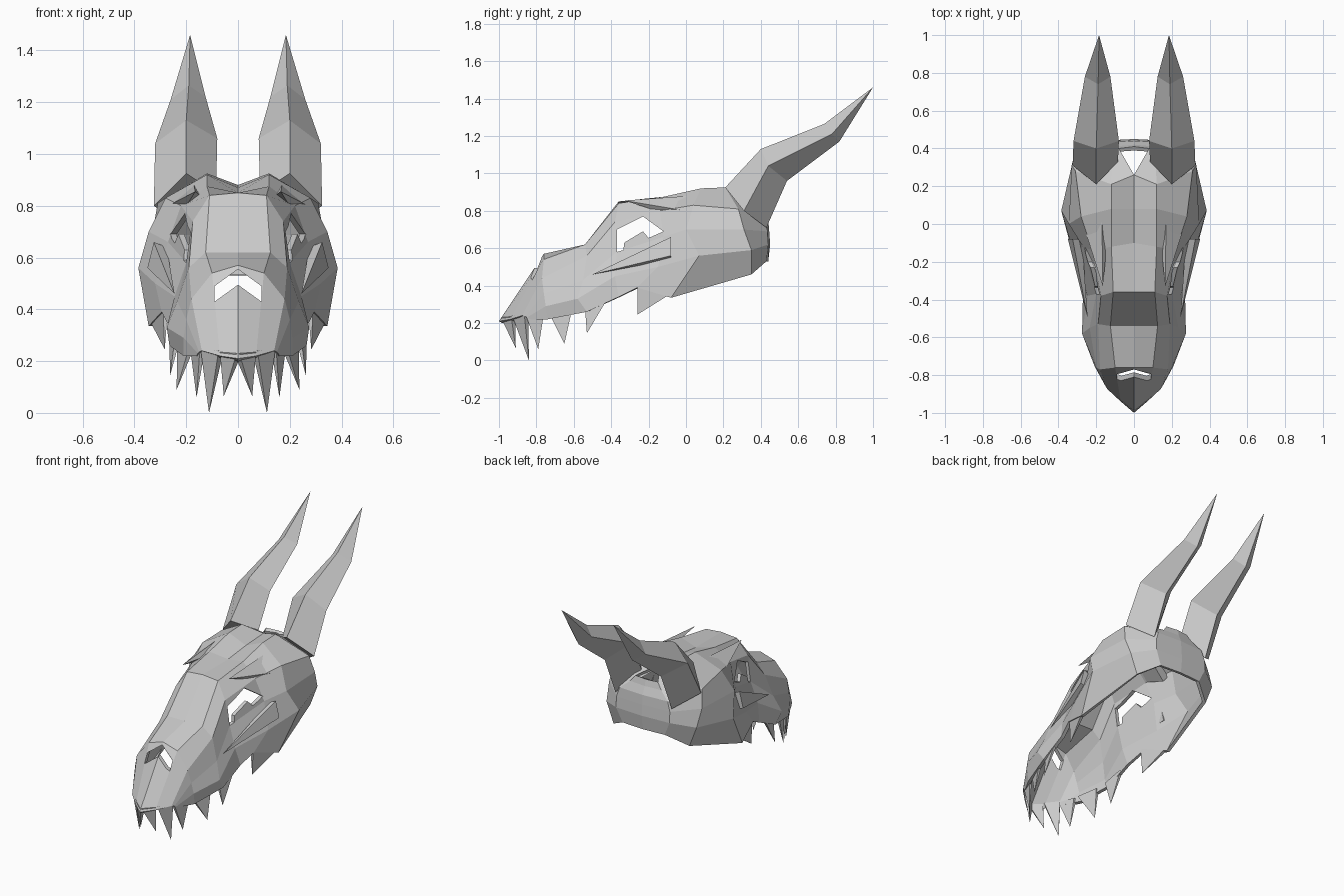
import bpy, bmesh
from mathutils import Vector

if "Cube" in bpy.data.objects:
    bpy.data.objects.remove(bpy.data.objects["Cube"])


def make(name, verts, faces, mirror=True):
    me = bpy.data.meshes.new(name)
    me.from_pydata([tuple(v) for v in verts], [], faces)
    bm = bmesh.new()
    bm.from_mesh(me)
    bmesh.ops.recalc_face_normals(bm, faces=bm.faces)
    bm.to_mesh(me)
    bm.free()
    ob = bpy.data.objects.new(name, me)
    bpy.context.collection.objects.link(ob)
    if mirror:
        m = ob.modifiers.new("mirror", 'MIRROR')
        m.use_clip = True
        m.merge_threshold = 0.002
    return ob


def loft(rows):
    n = len(rows[0])
    verts = [p for r in rows for p in r]
    faces = [(i * n + j, i * n + j + 1, (i + 1) * n + j + 1, (i + 1) * n + j)
             for i in range(len(rows) - 1) for j in range(n - 1)]
    return verts, faces


def prism(name, poly, axis, lo, hi):
    # polygon in (u, z) swept along x or y
    def put(u, z, d):
        return (d, u, z) if axis == 'x' else (u, d, z)
    n = len(poly)
    verts = [put(u, z, d) for d in (lo, hi) for u, z in poly]
    faces = [tuple(range(n)), tuple(range(n, 2 * n))]
    faces += [(i, (i + 1) % n, n + (i + 1) % n, n + i) for i in range(n)]
    ob = make(name, verts, faces, mirror=False)
    ob.hide_render = True
    ob.display_type = 'WIRE'
    return ob


def spike(name, a, b, tip, inward):
    # four-sided blade: base edge a-b thickened inward, running to a point
    a, b, d = Vector(a), Vector(b), Vector(inward)
    make(name, [a, b, b + d, a + d, tip],
         [(0, 1, 2, 3), (0, 1, 4), (1, 2, 4), (2, 3, 4), (3, 0, 4)])


# Skull shell: half cross-sections from crown line to jaw edge, nose to back
lip = [(0, -1, .21), (.07, -.94, .22), (.14, -.875, .24), (.15, -.86, .235), (.155, -.85, .23), (.16, -.83, .22)]
nose = [(0, -.76, .57), (.10, -.76, .54), (.18, -.77, .44), (.2, -.76, .36), (.21, -.75, .29), (.21, -.74, .22)]
bridge = [(0, -.54, .62), (.125, -.54, .62), (.19, -.53, .56), (.235, -.55, .43), (.275, -.58, .33), (.265, -.53, .26)]
brow = [(0, -.36, .85), (.11, -.36, .84), (.175, -.38, .74), (.2, -.37, .58), (.245, -.38, .45), (.27, -.36, .34)]
temple = [(0, -.1, .85), (.12, -.12, .875), (.22, -.14, .80), (.27, -.12, .66), (.32, -.15, .50), (.295, -.26, .39)]
cheek = [(0, .08, .87), (.12, .08, .92), (.28, .04, .83), (.345, .0, .70), (.385, .07, .56), (.345, -.08, .335)]
crown = [(0, .26, .88), (.12, .21, .925), (.31, .28, .81), (.33, .31, .70), (.32, .35, .59), (.27, .35, .46)]
rear = [(.08, .40, .84), (.11, .41, .80), (.17, .43, .75), (.19, .435, .69), (.19, .44, .62), (.15, .43, .53)]
rear_mid = [(0, y + .01, z) for x, y, z in rear]
skull = make("skull_shell", *loft([lip, nose, bridge, brow, temple, cheek, crown, rear, rear_mid]))
if skull.data.polygons[10].normal.z < 0:
    skull.data.flip_normals()
s = skull.modifiers.new("thickness", 'SOLIDIFY')
s.thickness = .022
s.offset = -1

# Eye sockets and nostril opening
eye = prism("eye_cutter", [(-.37, .70), (-.23, .77), (-.12, .69), (-.2, .655), (-.23, .69), (-.33, .63),
                           (-.335, .59), (-.37, .58)], 'x', -.6, .6)
nostril = prism("nostril_cutter", [(-.09, .43), (-.09, .49), (0, .555), (.09, .49), (.09, .43), (0, .495)],
                'y', -1.1, -.6)
for cutter in (eye, nostril):
    b = skull.modifiers.new("cut", 'BOOLEAN')
    b.object = cutter
    b.operation = 'DIFFERENCE'
    b.solver = 'EXACT'

# Horns: diamond sections (front, outer, back, inner) swept back to a tip
sections = [[(.2, .21, .925), (.325, .31, .80), (.2, .43, .71), (.085, .33, .85)],
            [(.2, .40, 1.13), (.32, .44, 1.04), (.2, .54, .96), (.08, .44, 1.06)],
            [(.19, .74, 1.265), (.26, .78, 1.21), (.19, .82, 1.17), (.125, .78, 1.22)],
            [(.185, 1, 1.46)]]
hv = [p for sec in sections for p in sec]
hf = [(0, 1, 2, 3)]
for k in (0, 4):
    hf += [(k + i, k + (i + 1) % 4, k + 4 + (i + 1) % 4, k + 4 + i) for i in range(4)]
hf += [(8 + i, 8 + (i + 1) % 4, 12) for i in range(4)]
make("horns", hv, hf)

# Teeth along the jaw edge
teeth = [((.005, -.99, .23), (.07, -.935, .235), (.055, -.91, .065)),
         ((.075, -.93, .24), (.145, -.865, .25), (.112, -.84, 0)),
         ((.147, -.86, .25), (.185, -.76, .25), (.16, -.79, .06)),
         ((.19, -.73, .25), (.235, -.61, .27), (.237, -.65, .09)),
         ((.245, -.54, .28), (.267, -.42, .33), (.262, -.53, .145)),
         ((.29, -.26, .41), (.335, -.1, .345), (.283, -.26, .245))]
for i, (a, b, tip) in enumerate(teeth):
    spike(f"tooth_{i + 1}", a, b, tip, (-.02, .022 if i < 2 else 0, 0))

# Forward-pointing brow ridges and cheekbone ridges
spike("brow_ridge", (.17, .02, .88), (.27, .0, .80), (.165, -.33, .855), (-.04, 0, -.05))
spike("cheekbone_ridge", (.325, -.08, .66), (.35, -.08, .56), (.245, -.5, .46), (-.05, 0, -.02))
